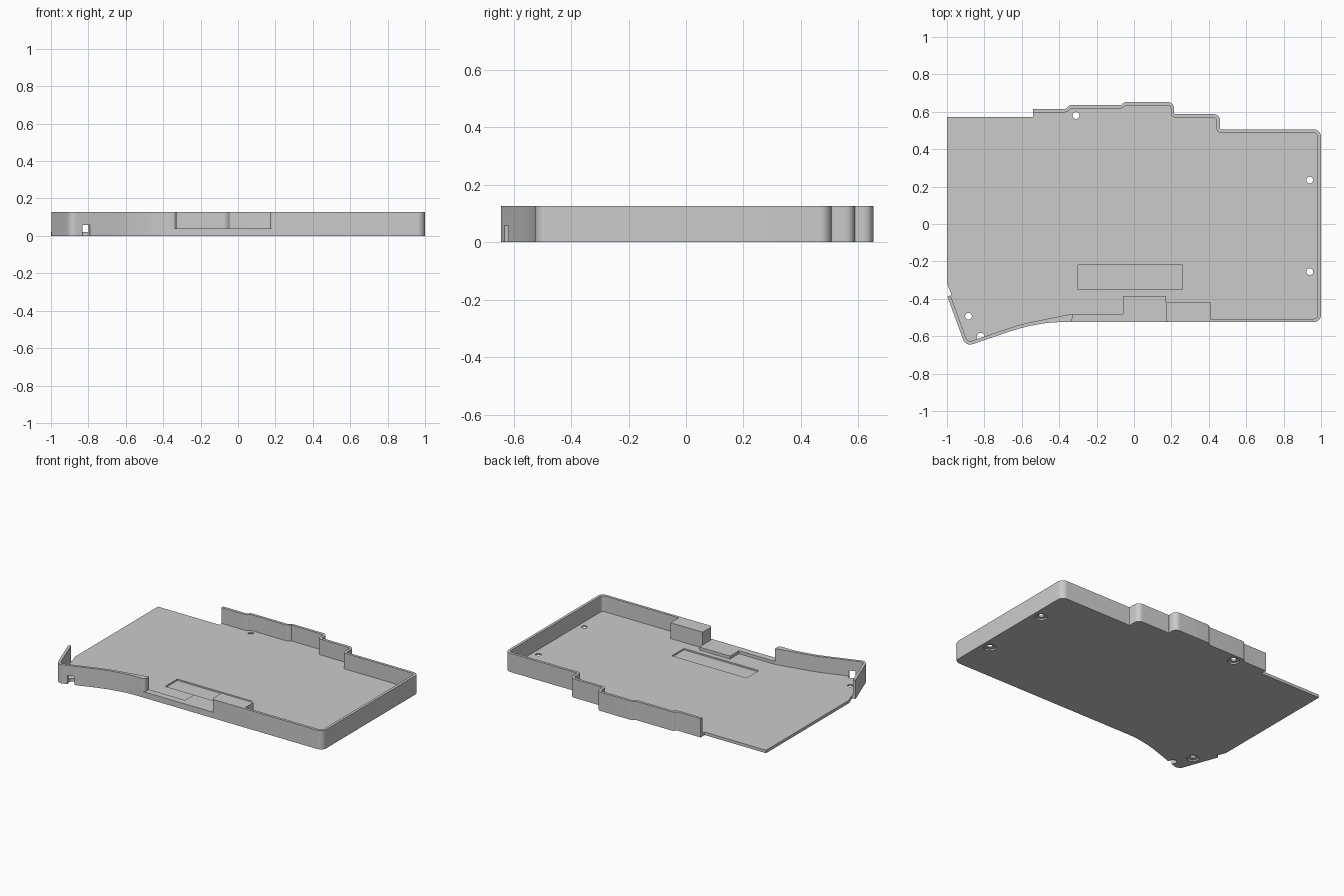
import bpy, bmesh, math
from mathutils import Vector, Matrix

if "Cube" in bpy.data.objects:
    bpy.data.objects.remove(bpy.data.objects["Cube"], do_unlink=True)

FLOOR, LEDGE, TOP, WALL = 0.02, 0.04, 0.127, 0.018
GREY = (0.6, 0.6, 0.6, 1)

grey = bpy.data.materials.new("case_grey")
grey.use_nodes = True
grey.diffuse_color = GREY
grey.node_tree.nodes["Principled BSDF"].inputs["Base Color"].default_value = GREY


def fillet(points, steps=7):
    """Round each corner of a closed outline given as (x, y, radius)."""
    out = []
    for i, (x, y, r) in enumerate(points):
        p = Vector((x, y, 0))
        if r <= 0:
            out.append(p)
            continue
        u = (Vector((*points[i - 1][:2], 0)) - p).normalized()
        v = (Vector((*points[(i + 1) % len(points)][:2], 0)) - p).normalized()
        half = u.angle(v) / 2
        centre = p + (u + v).normalized() * r / math.sin(half)
        a = (p + u * r / math.tan(half) - centre).normalized()
        b = (p + v * r / math.tan(half) - centre).normalized()
        out += [centre + a.slerp(b, k / steps) * r for k in range(steps + 1)]
    return out


def inset(path, d):
    """Offset an open clockwise path inwards, keeping fillets concentric."""
    out = []
    for i, (x, y, r) in enumerate(path):
        p = Vector((x, y))
        dirs = []
        if i > 0:
            dirs.append((p - Vector(path[i - 1][:2])).normalized())
        if i < len(path) - 1:
            dirs.append((Vector(path[i + 1][:2]) - p).normalized())
        n = [Vector((e.y, -e.x)) for e in dirs]
        m = (n[0] + n[-1]).normalized()
        p += m * d / m.dot(n[0])
        turn = dirs[0].x * dirs[-1].y - dirs[0].y * dirs[-1].x
        r = max(r + (d if turn > 0 else -d), 0.004) if r else 0
        out.append((p.x, p.y, r))
    return out


def slab(name, outline, z0, z1):
    """Solid prism over a rounded outline."""
    bm = bmesh.new()
    face = bm.faces.new([bm.verts.new((p.x, p.y, z0)) for p in fillet(outline)])
    top = bmesh.ops.extrude_face_region(bm, geom=[face])["geom"]
    bmesh.ops.translate(bm, vec=(0, 0, z1 - z0),
                        verts=[g for g in top if isinstance(g, bmesh.types.BMVert)])
    bmesh.ops.recalc_face_normals(bm, faces=bm.faces)
    return add(name, bm)


def add(name, bm):
    mesh = bpy.data.meshes.new(name)
    bm.to_mesh(mesh)
    bm.free()
    mesh.materials.append(grey)
    ob = bpy.data.objects.new(name, mesh)
    bpy.context.collection.objects.link(ob)
    return ob


def cylinder(x, y, r, z0, z1):
    bm = bmesh.new()
    bmesh.ops.create_cone(bm, cap_ends=True, segments=24, radius1=r, radius2=r,
                          depth=z1 - z0, matrix=Matrix.Translation((x, y, (z0 + z1) / 2)))
    return add("cutter", bm)


def cut(ob, cutters):
    for c in cutters:
        c.hide_render = True
        mod = ob.modifiers.new("cut", "BOOLEAN")
        mod.operation, mod.solver, mod.object = "DIFFERENCE", "EXACT", c
    deps = bpy.context.evaluated_depsgraph_get()
    mesh = bpy.data.meshes.new_from_object(ob.evaluated_get(deps))
    ob.modifiers.clear()
    ob.data = mesh


# Outer edges, clockwise: back and right side, then the thumb corner
back_right = [(-0.54, 0.615, 0), (-0.365, 0.615, 0.02), (-0.345, 0.635, 0.02),
              (-0.07, 0.635, 0.02), (-0.05, 0.652, 0.02), (0.215, 0.652, 0.035),
              (0.215, 0.588, 0.004), (0.46, 0.588, 0.035), (0.46, 0.506, 0.004),
              (1, 0.506, 0.04), (1, -0.525, 0.04)]
thumb = [(-0.45, -0.525, 0.6), (-0.6, -0.553, 0.9), (-0.9, -0.655, 0.04), (-0.998, -0.388, 0)]

# Floor plate
floor = slab("floor_plate", [(-1, 0.572, 0), (-0.54, 0.572, 0)] + back_right + thumb
             + [(-0.976, -0.38, 0), (-1, -0.315, 0)], 0, FLOOR)

# Back, right and front wall, ending in the solid front block
inner = inset(back_right + [(0.41, -0.525, 0)], WALL)
main_wall = slab("main_wall", back_right + [(0.17, -0.525, 0.02), (0.17, -0.42, 0),
                 (0.41, -0.42, 0)] + inner[::-1], FLOOR, TOP)

# Curved thumb wall
inner = inset([(-0.33, -0.525, 0)] + thumb, WALL)
thumb_wall = slab("thumb_wall", [(-0.33, -0.525, 0.02)] + thumb + inner[:1:-1]
                  + [(-0.33, -0.48, 0)], FLOOR, TOP)

# Low stepped ledge in the front opening
ledge = slab("front_ledge", [(x, y, 0) for x, y in (
    (-0.35, -0.525), (-0.35, -0.485), (-0.33, -0.48), (-0.06, -0.48), (-0.06, -0.385),
    (0.17, -0.385), (0.17, -0.42), (0.19, -0.42), (0.19, -0.525))], FLOOR, LEDGE)

# Cable slot through the thumb wall and floor edge
across = Vector((0.95, 0.32)) * 0.021
out = Vector((0.32, -0.95)) * 0.1
mid = Vector((-0.82, -0.603))
slot = slab("cutter", [(*(mid + across + out), 0), (*(mid + across - out * 0.21), 0.02),
                       (*(mid - across - out * 0.21), 0.02), (*(mid - across + out), 0)],
            -0.05, 0.058)

# Shallow floor pocket and counterbored screw holes
pocket = slab("cutter", [(-0.3, -0.35, 0), (0.26, -0.35, 0), (0.26, -0.22, 0),
                         (-0.3, -0.22, 0)], 0.01, 0.05)
cutters = [slot, pocket]
for x, y in ((-0.31, 0.58), (0.94, 0.235), (0.94, -0.255), (-0.885, -0.493)):
    cutters += [cylinder(x, y, 0.018, -0.05, 0.05), cylinder(x, y, 0.038, -0.05, 0.01)]
cut(floor, cutters)
cut(thumb_wall, [slot])
for c in cutters:
    bpy.data.objects.remove(c, do_unlink=True)

# Smooth shading on the rounded corners
bpy.ops.object.select_all(action="DESELECT")
for ob in (floor, main_wall, thumb_wall, ledge):
    ob.select_set(True)
bpy.context.view_layer.objects.active = floor
bpy.ops.object.shade_smooth_by_angle(angle=math.radians(30))
